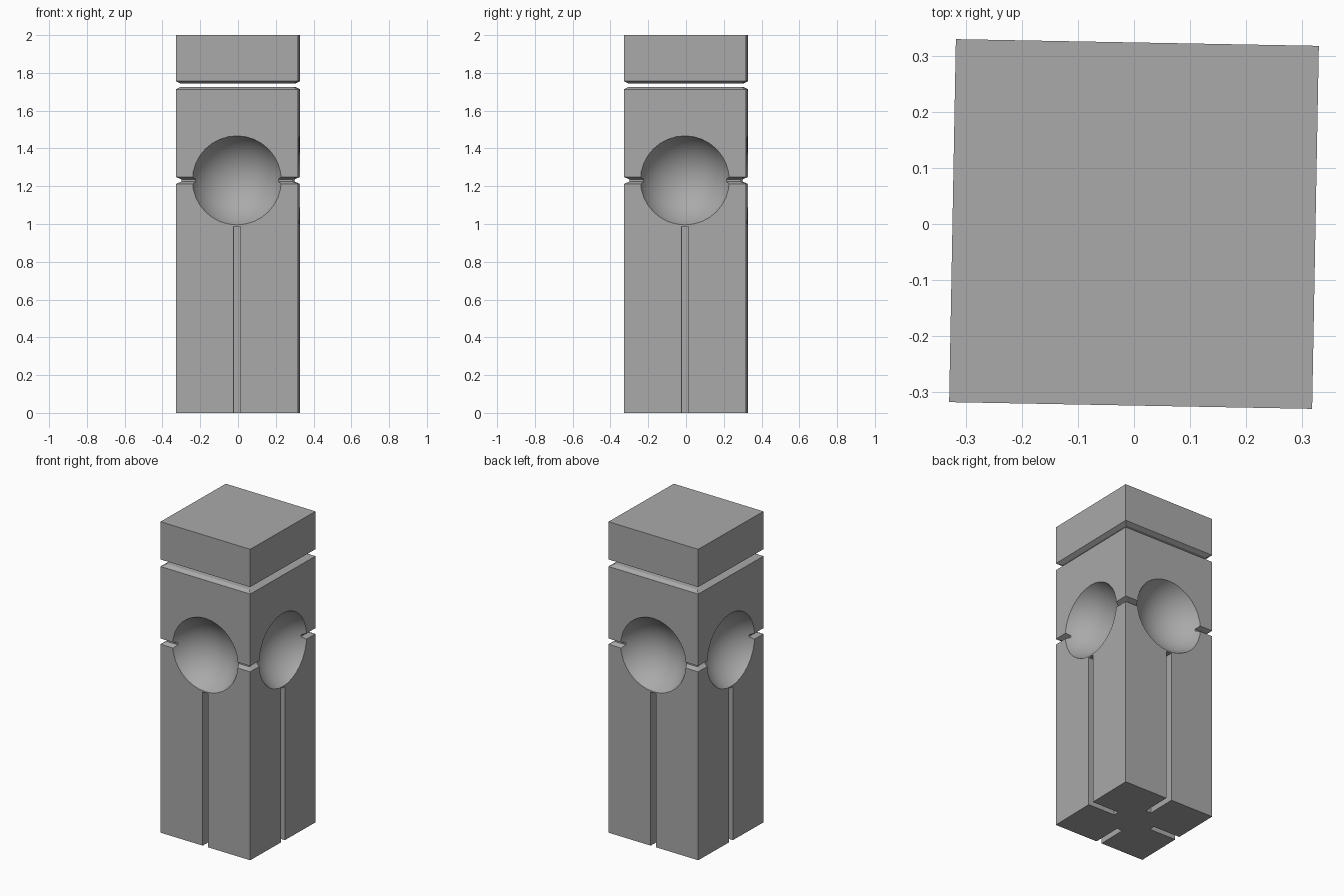
import bpy, bmesh, math
from mathutils import Matrix, Vector

if "Cube" in bpy.data.objects:
    bpy.data.objects.remove(bpy.data.objects["Cube"], do_unlink=True)

HALF = 0.3235
TWIST = math.radians(-1.06)
DISH_Z, DISH_RIM, DISH_DEPTH = 1.231, 0.236, 0.15
SLOT_WIDTH, SLOT_DEPTH, SLOT_TOP = 0.038, 0.19, 0.988

stone = bpy.data.materials.new("grey stone")
stone.use_nodes = True
grey = (0.4, 0.4, 0.4, 1)
stone.diffuse_color = grey
stone.node_tree.nodes["Principled BSDF"].inputs["Base Color"].default_value = grey


def make_object(name, bm):
    bmesh.ops.recalc_face_normals(bm, faces=bm.faces)
    mesh = bpy.data.meshes.new(name)
    bm.to_mesh(mesh)
    bm.free()
    mesh.materials.append(stone)
    obj = bpy.data.objects.new(name, mesh)
    bpy.context.collection.objects.link(obj)
    return obj


def square_stack(name, profile):
    """Square block lofted through (height, inset) pairs."""
    bm = bmesh.new()
    rings = []
    for z, inset in profile:
        h = HALF - inset
        rings.append([bm.verts.new((sx * h, sy * h, z))
                      for sx, sy in ((-1, -1), (1, -1), (1, 1), (-1, 1))])
    for low, high in zip(rings, rings[1:]):
        for i in range(4):
            j = (i + 1) % 4
            bm.faces.new((low[i], low[j], high[j], high[i]))
    bm.faces.new(rings[0][::-1])
    bm.faces.new(rings[-1])
    return make_object(name, bm)


def cut(target, cutter):
    cutter.hide_render = True
    mod = target.modifiers.new("cut", "BOOLEAN")
    mod.operation = "DIFFERENCE"
    mod.solver = "EXACT"
    mod.object = cutter
    bpy.ops.object.select_all(action="DESELECT")
    bpy.context.view_layer.objects.active = target
    target.select_set(True)
    bpy.ops.object.modifier_apply(modifier=mod.name)
    bpy.data.objects.remove(cutter, do_unlink=True)


# Column with a waist groove and chamfered top edge
column = square_stack("column", [
    (0, 0), (1.212, 0), (1.225, 0.03), (1.236, 0.03), (1.249, 0),
    (1.712, 0), (1.726, 0.025)])

# Separate cap block with a chamfered lower edge
cap = square_stack("cap", [(1.743, 0.025), (1.757, 0), (2, 0)])

# Round dish and upright slot on each of the four sides
radius = (DISH_RIM ** 2 + DISH_DEPTH ** 2) / (2 * DISH_DEPTH)
for side in range(4):
    turn = Matrix.Rotation(side * math.pi / 2, 4, "Z")

    bm = bmesh.new()
    bmesh.ops.create_uvsphere(bm, u_segments=32, v_segments=32, radius=radius)
    centre = Vector((0, -HALF - radius + DISH_DEPTH, DISH_Z))
    bm.transform(turn @ Matrix.Translation(centre) @ Matrix.Rotation(math.pi / 2, 4, "X"))
    cut(column, make_object("dish_cutter", bm))

    bm = bmesh.new()
    bmesh.ops.create_cube(bm, size=1)
    size = Matrix.Diagonal((SLOT_WIDTH, SLOT_DEPTH * 2, SLOT_TOP * 2, 1))
    bm.transform(turn @ Matrix.Translation((0, -HALF, 0)) @ size)
    cut(column, make_object("slot_cutter", bm))

# Slight twist of the whole post, smooth dishes with crisp edges
for obj in (column, cap):
    obj.data.transform(Matrix.Rotation(TWIST, 4, "Z"))
    bpy.ops.object.select_all(action="DESELECT")
    bpy.context.view_layer.objects.active = obj
    obj.select_set(True)
    bpy.ops.object.shade_smooth_by_angle(angle=math.radians(25))
